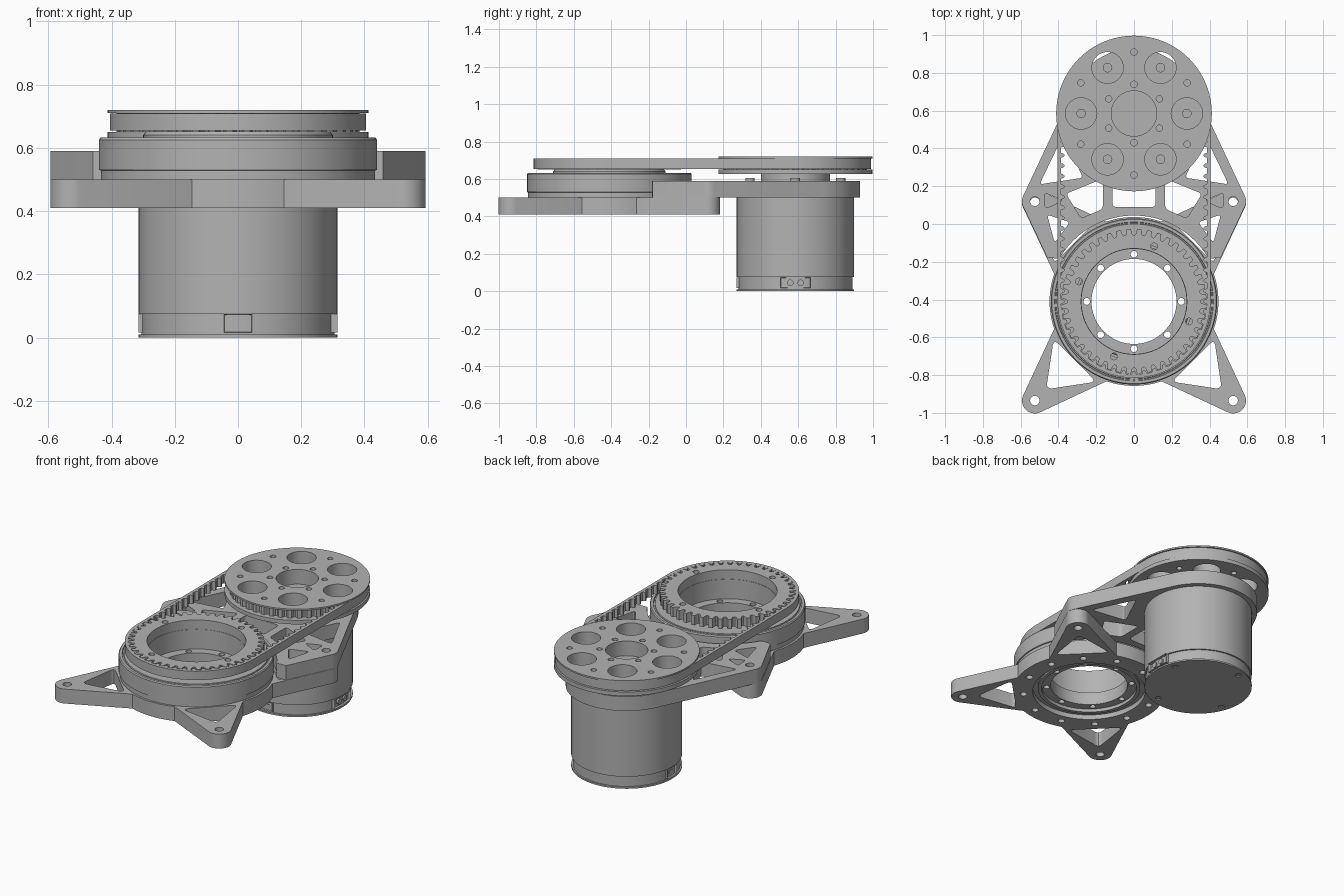
import bpy, bmesh
from math import sin, cos, pi, radians
from mathutils import Vector, Matrix

cube = bpy.data.objects.get("Cube")
if cube:
    bpy.data.objects.remove(cube, do_unlink=True)

grey = bpy.data.materials.new("machined_grey")
grey.use_nodes = True
colour = (0.45, 0.45, 0.45, 1)
grey.diffuse_color = colour
grey.node_tree.nodes["Principled BSDF"].inputs["Base Color"].default_value = colour

RING = Vector((0, -0.41))    # axis of the output bearing
MOTOR = Vector((0, 0.585))   # axis of the motor
TEETH = 44
PITCH_R = 0.385


def finish(name, bm):
    bmesh.ops.remove_doubles(bm, verts=bm.verts, dist=1e-5)
    bmesh.ops.recalc_face_normals(bm, faces=bm.faces)
    me = bpy.data.meshes.new(name)
    bm.to_mesh(me)
    bm.free()
    me.materials.clear()
    me.materials.append(grey)
    me.shade_smooth()
    me.set_sharp_from_angle(angle=radians(32))
    ob = bpy.data.objects.new(name, me)
    bpy.context.collection.objects.link(ob)
    return ob


def polar(c, r, deg):
    a = radians(deg)
    return Vector((c[0] + r * cos(a), c[1] + r * sin(a)))


def arc(c, r, a0, a1, n=12):
    return [polar(c, r, a0 + (a1 - a0) * i / n) for i in range(n + 1)]


def circle(c, r, n=24):
    return arc(c, r, 0, 360, n)[:-1]


def hole_ring(c, dist, r, count, start=0):
    return [circle(polar(c, dist, start + 360 * i / count), r, 16) for i in range(count)]


def rounded(points, r=0.025):
    """Polygon with its corners rounded off."""
    pts, out = [Vector(p) for p in points], []
    for i, p in enumerate(pts):
        a = p + (pts[i - 1] - p).normalized() * r
        b = p + (pts[(i + 1) % len(pts)] - p).normalized() * r
        for k in range(5):
            t = k / 4
            out.append(a * (1 - t) ** 2 + p * 2 * t * (1 - t) + b * t * t)
    return out


def mirrored(points):
    return [(-x, y) for x, y in reversed(points)]


def prism(name, outlines, z0, z1):
    """Flat plate: first outline is the edge, the rest are holes."""
    cu = bpy.data.curves.new(name, "CURVE")
    cu.dimensions, cu.fill_mode, cu.extrude = "2D", "BOTH", (z1 - z0) / 2
    for line in outlines:
        sp = cu.splines.new("POLY")
        sp.points.add(len(line) - 1)
        for pt, co in zip(sp.points, line):
            pt.co = (co[0], co[1], 0, 1)
        sp.use_cyclic_u = True
    tmp = bpy.data.objects.new(name + "_outline", cu)
    bpy.context.collection.objects.link(tmp)
    deps = bpy.context.evaluated_depsgraph_get()
    me = bpy.data.meshes.new_from_object(tmp.evaluated_get(deps))
    bm = bmesh.new()
    bm.from_mesh(me)
    bmesh.ops.translate(bm, verts=bm.verts, vec=(0, 0, (z0 + z1) / 2))
    bpy.data.objects.remove(tmp, do_unlink=True)
    bpy.data.curves.remove(cu)
    bpy.data.meshes.remove(me)
    return finish(name, bm)


def lathe(name, c, profile, n=96):
    """Closed (radius, z) profile turned about a vertical axis."""
    bm = bmesh.new()
    rings = [[bm.verts.new((*polar(c, r, 360 * i / n), z)) for r, z in profile] for i in range(n)]
    m = len(profile)
    for i in range(n):
        a, b = rings[i], rings[(i + 1) % n]
        for j in range(m):
            k = (j + 1) % m
            if profile[j][0] > 1e-4 or profile[k][0] > 1e-4:
                bm.faces.new((a[j], b[j], b[k], a[k]))
    bmesh.ops.dissolve_degenerate(bm, edges=bm.edges, dist=1e-6)
    return finish(name, bm)


def gear(c, r_out, r_in):
    pitch, line = 360 / TEETH, []
    for i in range(TEETH):
        for off, r in ((-0.3, r_out), (-0.2, r_in + 0.007), (-0.1, r_in),
                       (0.1, r_in), (0.2, r_in + 0.007), (0.3, r_out)):
            line.append(polar(c, r, (i + off) * pitch))
    return line


# Base frame: ring with four pointed arms
outline, holes = [], [circle(RING, 0.33, 72)]
for k in range(4):
    turn = Matrix.Rotation(k * pi / 2, 2)
    quarter = arc((0, 0), 0.447, -19, 19) + arc((0.525, 0.525), 0.068, -22, 112)
    outline += [turn @ p + RING for p in quarter]
    window = rounded([(0.425, 0.2), (0.465, 0.465), (0.2, 0.425)], 0.035)
    holes += [[turn @ p + RING for p in window],
              [turn @ p + RING for p in circle((0.525, 0.525), 0.025)]]
holes += hole_ring(RING, 0.385, 0.02, 12, 15)
prism("base_frame", [outline] + holes, 0.41, 0.5)

# Motor bracket with truss windows
tip = (0.525, 0.12)
right_tip = [(0.458, -0.18)] + arc(tip, 0.068, -22, 25)
outline = (right_tip + arc(MOTOR, 0.345, 25, 155, 40) + mirrored(right_tip)
           + arc(RING, 0.455, 150, 30, 40))
truss = [
    [(0.165, 0.08), (0.28, 0.03), (0.36, 0.16), (0.165, 0.24)],
    [(0.27, 0.245), (0.5, 0.21), (0.375, 0.47)],
    [(0.375, 0.125), (0.47, 0.08), (0.475, 0.165)],
    [(0.42, -0.1), (0.46, 0.05), (0.34, 0.01)],
]
holes = [rounded([(-0.115, 0.09), (0.115, 0.09), (0.115, 0.24), (-0.115, 0.24)])]
for w in truss:
    line = [tuple(p) for p in rounded(w, 0.02)]
    holes += [line, mirrored(line)]
holes += [circle(tip, 0.025), circle((-tip[0], tip[1]), 0.025)]
prism("motor_bracket", [outline] + holes, 0.5, 0.59)

# Motor body, end cap and screws
lathe("motor_body", MOTOR, [(0, 0.006), (0.305, 0.006), (0.305, 0.075), (0.314, 0.075),
                            (0.314, 0.505), (0, 0.505)])
prism("motor_end_cap", [circle(MOTOR, 0.314, 96)] + hole_ring(MOTOR, 0.27, 0.018, 4, 20), 0, 0.01)
lathe("motor_shaft_flange", MOTOR, [(0, 0.588), (0.185, 0.588), (0.185, 0.628), (0, 0.628)])


def socket(name, heading, width, barrels=0):
    """Connector shell with a recessed mouth, set in the motor wall."""
    place = (Matrix.Translation((*MOTOR, 0.045)) @ Matrix.Rotation(radians(heading), 4, "Z")
             @ Matrix.Translation((0.29, 0, 0)))
    bm = bmesh.new()
    bmesh.ops.create_cube(bm, size=1, matrix=Matrix.Diagonal((0.05, width, 0.058, 1)))
    mouth = max(bm.faces, key=lambda f: f.calc_center_median().x)
    bmesh.ops.inset_region(bm, faces=[mouth], thickness=0.007)
    bmesh.ops.translate(bm, verts=mouth.verts, vec=(-0.03, 0, 0))
    for i in range(barrels):
        at = Matrix.Translation((0.005, (i - (barrels - 1) / 2) * 0.055, 0))
        bmesh.ops.create_cone(bm, cap_ends=True, segments=20, radius1=0.017, radius2=0.017,
                              depth=0.036, matrix=at @ Matrix.Rotation(pi / 2, 4, "Y"))
    if not barrels:
        bmesh.ops.create_cube(bm, size=1, matrix=Matrix.Diagonal((0.035, width * 0.5, 0.018, 1)))
    bmesh.ops.transform(bm, matrix=place, verts=bm.verts)
    finish(name, bm)


socket("front_signal_socket", -90, 0.09)
socket("left_power_socket", 0, 0.16, 2)
socket("right_signal_socket", 180, 0.09)

# Bearing housing, bearing race and rotating hub
lathe("bearing_housing", RING, [(0.31, 0.498), (0.434, 0.498), (0.434, 0.528), (0.44, 0.53),
                                (0.44, 0.625), (0.435, 0.632), (0.42, 0.632), (0.418, 0.626),
                                (0.412, 0.626), (0.41, 0.632), (0.31, 0.632)])
lathe("bearing_race", RING, [(0.295, 0.44), (0.335, 0.44), (0.335, 0.51), (0.295, 0.51)])
lathe("hub_wall", RING, [(0.278, 0.43), (0.3, 0.43), (0.3, 0.64), (0.29, 0.652), (0.278, 0.652)])
prism("hub_flange", [circle(RING, 0.28, 72), circle(RING, 0.225, 72)]
      + hole_ring(RING, 0.25, 0.018, 8), 0.45, 0.53)

# Output pulley
prism("output_pulley", [gear(RING, 0.384, 0.352), circle(RING, 0.28, 72)]
      + hole_ring(RING, 0.31, 0.018, 4, 70), 0.65, 0.71)

# Drive pulley between two flanges, all pierced by the same holes
lightening = hole_ring(MOTOR, 0.28, 0.083, 6)
pierced = ([circle(MOTOR, 0.12, 48)] + [circle(polar(MOTOR, 0.28, 60 * i), 0.083, 32) for i in range(6)]
           + hole_ring(MOTOR, 0.155, 0.017, 6, 30) + hole_ring(MOTOR, 0.325, 0.017, 6, 30))
rim = circle(MOTOR, 0.412, 96)
prism("drive_pulley_lower_flange", [rim] + pierced, 0.625, 0.65)
prism("drive_pulley_teeth", [gear(MOTOR, 0.384, 0.367)] + pierced, 0.65, 0.71)
prism("drive_pulley_upper_flange", [rim] + pierced, 0.71, 0.72)
for i in range(6):
    at = polar(MOTOR, 0.28, 60 * i)
    lathe("bracket_screw_%d" % (i + 1), at, [(0, 0.588), (0.025, 0.588), (0.025, 0.605), (0, 0.605)], 20)

# Toothed belt around both pulleys
STRAIGHT_TEETH = 18


def belt_point(s, depth):
    """Point at s teeth along the loop, moved inward by depth."""
    half, wrap = STRAIGHT_TEETH + TEETH // 2, TEETH // 2
    s %= 2 * half
    side, t = divmod(s, half)
    centre, other = (MOTOR, RING) if side == 0 else (RING, MOTOR)
    r = PITCH_R + 0.001 - depth
    if t <= wrap:
        return polar(centre, r, 180 * side + 180 * t / wrap)
    return polar(centre.lerp(other, (t - wrap) / STRAIGHT_TEETH), r, 180 * side + 180)


count = 2 * STRAIGHT_TEETH + TEETH
inner = [belt_point(i + off, d) for i in range(count)
         for off, d in ((-0.24, 0), (-0.17, 0.012), (-0.08, 0.017),
                        (0.08, 0.017), (0.17, 0.012), (0.24, 0))]
outer = arc(MOTOR, 0.405, 0, 180, 48) + arc(RING, 0.405, 180, 360, 48)
prism("toothed_belt", [outer, inner], 0.654, 0.709)
